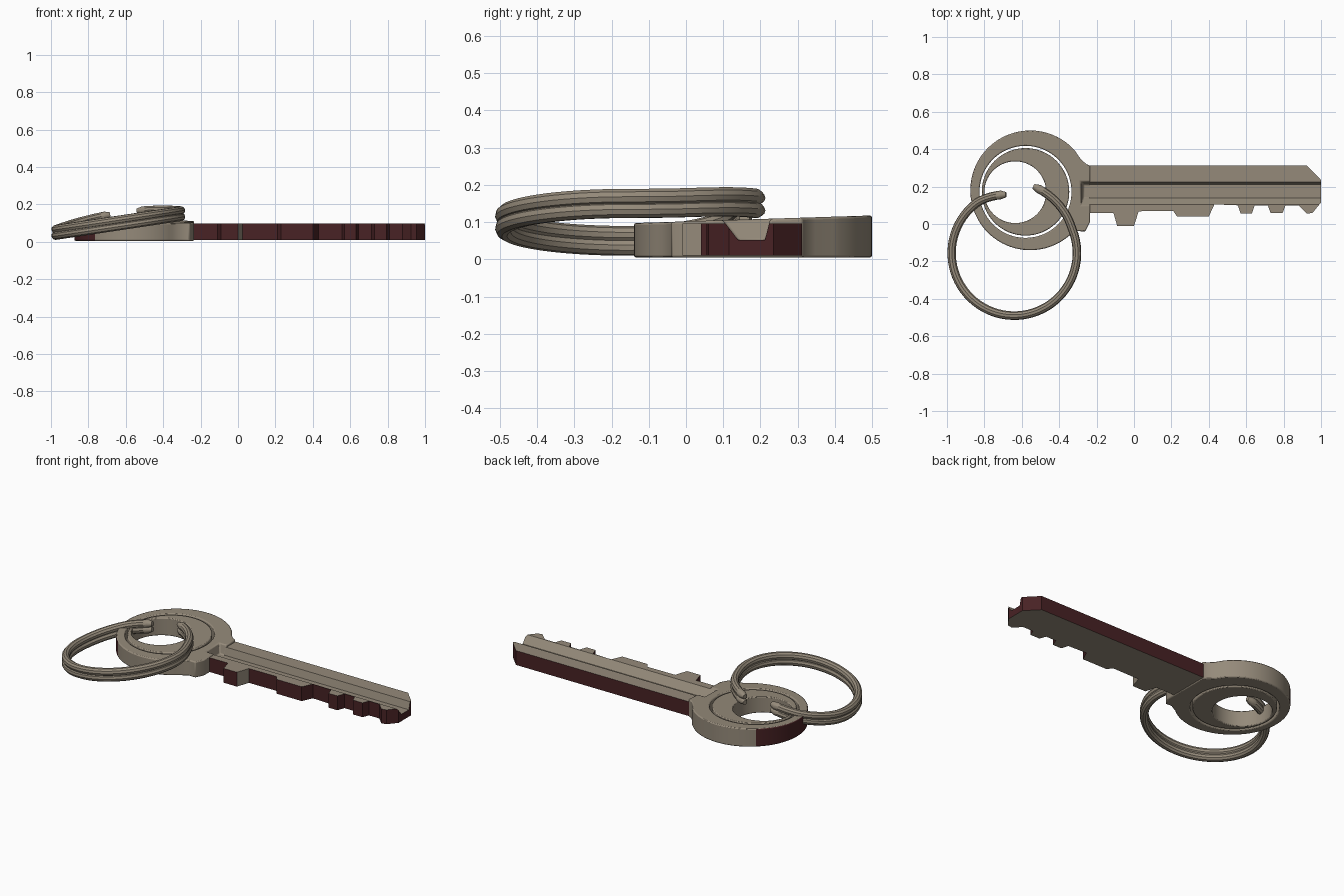
import bpy, bmesh
from math import sin, cos, radians, hypot, pi

if "Cube" in bpy.data.objects:
    bpy.data.objects.remove(bpy.data.objects["Cube"])


def material(name, rgb):
    m = bpy.data.materials.new(name)
    m.use_nodes = True
    m.diffuse_color = (*rgb, 1)
    b = m.node_tree.nodes["Principled BSDF"]
    b.inputs["Base Color"].default_value = (*rgb, 1)
    b.inputs["Roughness"].default_value = 0.7
    return m


METAL = material("warm grey metal", (0.30, 0.255, 0.195))
DARK = material("dark red brown", (0.065, 0.016, 0.018))


def prism(name, outline, z0, z1):
    """Extrude an xy outline from z0 to z1 (numbers, or a function for the top)."""
    top = z1 if callable(z1) else lambda y: z1
    bm = bmesh.new()
    lo = [bm.verts.new((x, y, z0)) for x, y in outline]
    hi = [bm.verts.new((x, y, top(y))) for x, y in outline]
    bm.faces.new(lo[::-1])
    bm.faces.new(hi)
    n = len(lo)
    for i in range(n):
        j = (i + 1) % n
        bm.faces.new((lo[i], lo[j], hi[j], hi[i]))
    bmesh.ops.recalc_face_normals(bm, faces=bm.faces)
    return from_bmesh(name, bm)


def from_bmesh(name, bm):
    me = bpy.data.meshes.new(name)
    bm.to_mesh(me)
    bm.free()
    ob = bpy.data.objects.new(name, me)
    bpy.context.collection.objects.link(ob)
    me.materials.append(METAL)
    me.materials.append(DARK)
    return ob


def arc(cx, cy, r, a0=0, a1=360, n=64):
    full = a1 - a0 == 360
    steps = n if full else n - 1
    angles = [radians(a0 + (a1 - a0) * i / steps) for i in range(n)]
    return [(cx + r * cos(a), cy + r * sin(a)) for a in angles]


def activate(ob):
    bpy.ops.object.select_all(action='DESELECT')
    ob.select_set(True)
    bpy.context.view_layer.objects.active = ob


def cut(ob, cutter):
    mod = ob.modifiers.new("cut", 'BOOLEAN')
    mod.operation = 'DIFFERENCE'
    mod.solver = 'EXACT'
    mod.object = cutter
    activate(ob)
    bpy.ops.object.modifier_apply(modifier=mod.name)


def paint(ob, rule):
    for f in ob.data.polygons:
        f.material_index = 1 if abs(f.normal.z) < 0.5 and rule(f.center) else 0


def smooth(ob, bevel=0):
    if bevel:
        mod = ob.modifiers.new("soft edge", 'BEVEL')
        mod.width = bevel
        mod.segments = 2
        mod.limit_method = 'ANGLE'
        mod.angle_limit = radians(40)
    activate(ob)
    bpy.ops.object.shade_smooth_by_angle(angle=radians(35))


# Bow: round head with a short neck, its top tilted slightly
BX, BY, BR = -0.555, 0.18, 0.32


def bow_top(y):
    return 0.102 + 0.032 * y


neck = [(-0.30, -0.038), (-0.26, -0.04), (-0.235, 0.01), (-0.235, 0.312),
        (-0.255, 0.32), (-0.285, 0.347)]
bow = prism("bow", arc(BX, BY, BR, 42, 310) + neck, 0.005, bow_top)

# Inner disc, set in the bow with a thin gap and pierced off centre
disc = prism("bow_inner_disc", arc(-0.58, 0.172, 0.234), 0.005, bow_top)

# Blade with bitting along its lower edge
teeth = [(-0.24, 0.06), (-0.11, 0.06), (-0.09, -0.01), (0, -0.01), (0.025, 0.068),
         (0.21, 0.07), (0.23, 0.04), (0.40, 0.04), (0.43, 0.105), (0.555, 0.1),
         (0.57, 0.055), (0.63, 0.055), (0.645, 0.1), (0.715, 0.1), (0.73, 0.06),
         (0.795, 0.06), (0.81, 0.1), (0.88, 0.1), (0.925, 0.055), (0.955, 0.06),
         (1, 0.115)]
blade = prism("blade", teeth + [(1, 0.235), (0.925, 0.312), (-0.24, 0.312)], 0.01, 0.097)

# Cutters for the gap, the hole and the long tapered groove
gap = prism("gap_cutter", arc(-0.58, 0.172, 0.246), -0.1, 0.3)
hole = prism("hole_cutter", arc(-0.635, 0.17, 0.165), -0.1, 0.3)

bm = bmesh.new()
section = [(0.14, 0.052), (0.212, 0.052), (0.232, 0.13), (0.08, 0.13)]
ends = [[bm.verts.new((x, y, z)) for y, z in section] for x in (-0.27, 1.1)]
for v in ends[0][2:]:
    v.co.x -= 0.02
for i in range(4):
    j = (i + 1) % 4
    bm.faces.new((ends[0][i], ends[0][j], ends[1][j], ends[1][i]))
bm.faces.new(ends[0])
bm.faces.new(ends[1])
bmesh.ops.recalc_face_normals(bm, faces=bm.faces)
groove = from_bmesh("groove_cutter", bm)

cut(bow, gap)
cut(bow, groove)
cut(disc, hole)
cut(blade, groove)
for c in (gap, hole, groove):
    bpy.data.objects.remove(c)

# Dark unpolished walls: blade rim and the far side of the bow
paint(bow, lambda c: hypot(c.x - BX, c.y - BY) > 0.3 and c.x < -0.76)
paint(blade, lambda c: (c.x > 0.99 or not 0.104 < c.y < 0.25)
      and not 0 < c.x < 0.03)
smooth(bow, 0.006)
smooth(disc, 0.005)
smooth(blade)


# Split ring: an open tilted loop of two stacked wires
def ring_point(t, dz):
    a = radians(98 + 336 * t)
    r = 0.335 + 0.035 * max(0, (t - 0.85) / 0.15) - 0.02 * max(0, 1 - t / 0.08)
    x, y = -0.64 + r * cos(a), -0.155 + r * sin(a)
    z = 0.10 + 0.15 * (x + 0.64) + 0.035 * max(0, sin(a)) ** 2
    return x, y, z + dz


def wire(name, dz, radius=0.023, n=72, sides=12):
    curve = bpy.data.curves.new(name, 'CURVE')
    curve.dimensions = '3D'
    curve.bevel_depth = radius
    curve.bevel_resolution = 3
    sp = curve.splines.new('POLY')
    sp.points.add(n - 1)
    for i, p in enumerate(sp.points):
        t = i / (n - 1)
        p.co = (*ring_point(t, dz), 1)
        # Rounded tips
        p.radius = min(1, 0.6 + 30 * min(t, 1 - t))
    sp.use_smooth = True
    curve.use_fill_caps = True
    ob = bpy.data.objects.new(name, curve)
    bpy.context.collection.objects.link(ob)
    curve.materials.append(METAL)
    activate(ob)
    bpy.ops.object.convert(target='MESH')
    smooth(bpy.context.view_layer.objects.active)


wire("ring_lower_wire", -0.017)
wire("ring_upper_wire", 0.017)
